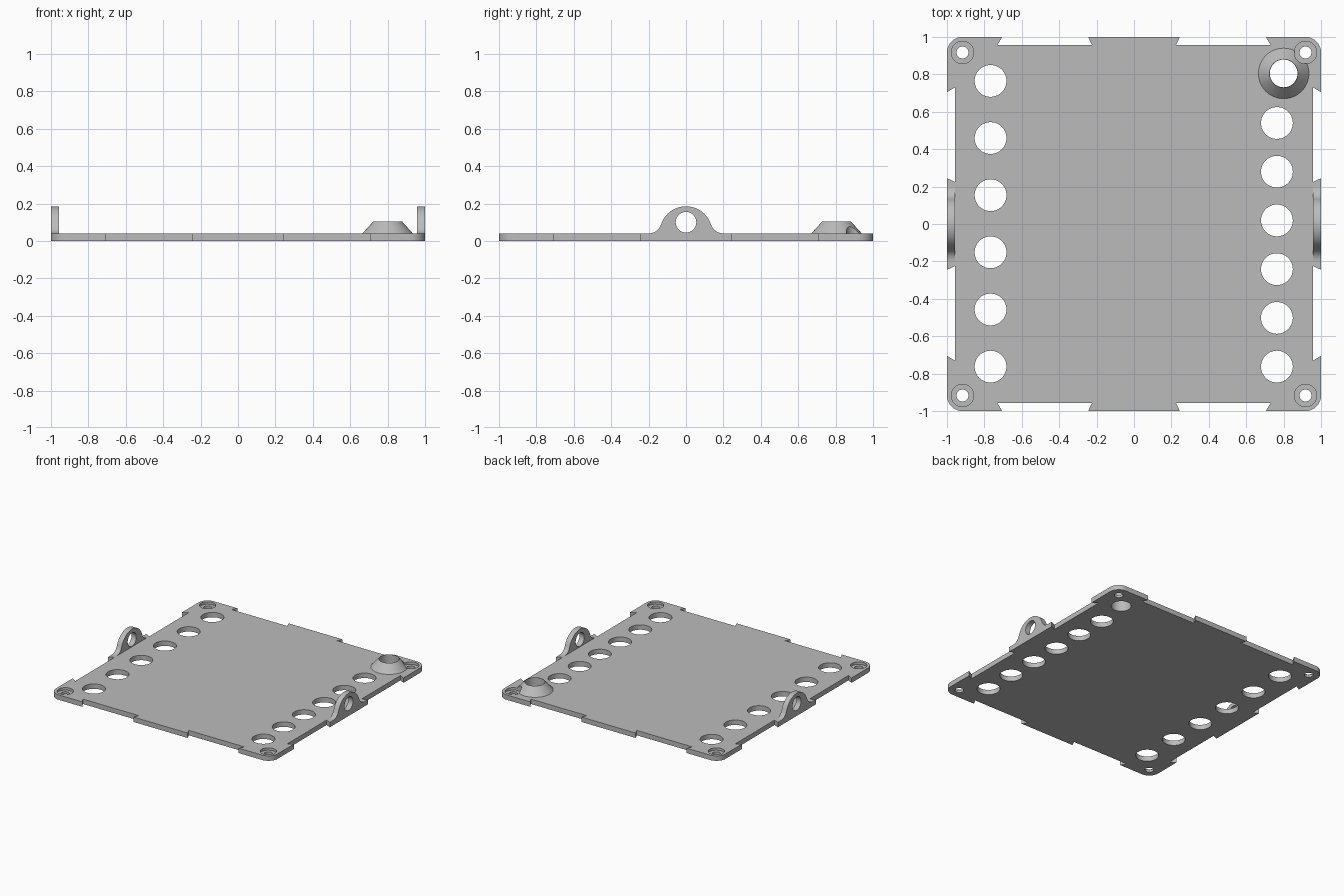
import bpy, bmesh
from math import sin, cos, pi, radians
from mathutils import Matrix, Vector

if "Cube" in bpy.data.objects:
    bpy.data.objects.remove(bpy.data.objects["Cube"], do_unlink=True)

THICK = 0.04    # plate thickness
INNER = 0.957   # edge line at the bottom of the notches
SCREW = 0.917   # screw and corner centre

grey = bpy.data.materials.new("plain_grey")
grey.use_nodes = True
grey.diffuse_color = (0.5, 0.5, 0.5, 1)
grey.node_tree.nodes["Principled BSDF"].inputs["Base Color"].default_value = (0.5, 0.5, 0.5, 1)


def make_object(name, bm):
    bmesh.ops.recalc_face_normals(bm, faces=bm.faces)
    mesh = bpy.data.meshes.new(name)
    bm.to_mesh(mesh)
    bm.free()
    mesh.materials.append(grey)
    ob = bpy.data.objects.new(name, mesh)
    bpy.context.collection.objects.link(ob)
    return ob


def prism(name, points, offset):
    """Closed outline extruded along an offset."""
    bm = bmesh.new()
    face = bm.faces.new([bm.verts.new(p) for p in points])
    new = bmesh.ops.extrude_face_region(bm, geom=[face])["geom"]
    bmesh.ops.translate(bm, vec=offset, verts=[v for v in new if isinstance(v, bmesh.types.BMVert)])
    return make_object(name, bm)


def cylinders(name, specs, low, high, axis="Z"):
    """Several disjoint cylinders; specs hold centre (a, b) and radius."""
    bm = bmesh.new()
    for a, b, r in specs:
        if axis == "Z":
            matrix = Matrix.Translation((a, b, (low + high) / 2))
        else:
            matrix = Matrix.Translation(((low + high) / 2, a, b)) @ Matrix.Rotation(pi / 2, 4, "Y")
        bmesh.ops.create_cone(bm, cap_ends=True, segments=64, radius1=r, radius2=r,
                              depth=high - low, matrix=matrix)
    ob = make_object(name, bm)
    ob.hide_render = True
    return ob


def arc(cx, cy, r, start, end, steps=16):
    return [(cx + r * cos(radians(start + (end - start) * i / steps)),
             cy + r * sin(radians(start + (end - start) * i / steps))) for i in range(steps + 1)]


def boolean(ob, *cutters):
    for cutter in cutters:
        mod = ob.modifiers.new("cut", "BOOLEAN")
        mod.operation = "DIFFERENCE"
        mod.solver = "EXACT"
        mod.object = cutter
    bpy.context.view_layer.update()
    result = bpy.data.meshes.new_from_object(ob.evaluated_get(bpy.context.evaluated_depsgraph_get()))
    ob.modifiers.clear()
    ob.data = result


def smooth(ob):
    bpy.ops.object.select_all(action="DESELECT")
    ob.select_set(True)
    bpy.context.view_layer.objects.active = ob
    bpy.ops.object.shade_smooth_by_angle(angle=radians(30))


# Plate outline: one side with dovetail notches and a round corner, turned four times
side = [(1, -0.705), (INNER, -0.73), (INNER, -0.225), (1, -0.245),
        (1, 0.245), (INNER, 0.225), (INNER, 0.73), (1, 0.705)]
side += arc(SCREW, SCREW, 1 - SCREW, 0, 90, 12)
outline = [Matrix.Rotation(k * pi / 2, 3, "Z") @ Vector((x, y, 0)) for k in range(4) for x, y in side]
plate = prism("base_plate", outline, (0, 0, THICK))

# Cone-shaped collar
bm = bmesh.new()
bmesh.ops.create_cone(bm, cap_ends=True, segments=64, radius1=0.135, radius2=0.076, depth=0.065,
                      matrix=Matrix.Translation((0.8, 0.805, THICK + 0.0325)))
collar = make_object("cable_collar", bm)

# Round openings and counterbored screw holes
openings = [(-0.767, 0.765 - 0.3055 * i, 0.085) for i in range(6)]
openings += [(0.764, 0.54 - 0.2605 * i, 0.085) for i in range(6)]
openings += [(0.8, 0.805, 0.074)]
corners = [(sx * SCREW, sy * SCREW) for sx in (-1, 1) for sy in (-1, 1)]
through = openings + [(x, y, 0.032) for x, y in corners]
hole_cutter = cylinders("hole_cutter", through, -0.1, 0.3)
bore_cutter = cylinders("bore_cutter", [(x, y, 0.06) for x, y in corners], 0.02, 0.3)
for ob in (plate, collar):
    boolean(ob, hole_cutter, bore_cutter)
    smooth(ob)

# Eyelet lugs with filleted feet on the left and right edges
half = arc(0.2, 0.11, 0.07, 270, 198.4, 10) + arc(0, 0.045, 0.14, 18.4, 90, 16)
profile = half + [(-y, z) for y, z in reversed(half[:-1])]
eye_cutter = cylinders("eye_cutter", [(0, 0.1, 0.055)], -2, 2, "X")
for name, x in (("right_lug", -1), ("left_lug", INNER)):
    lug = prism(name, [(x, y, z) for y, z in profile], (1 - INNER, 0, 0))
    boolean(lug, eye_cutter)
    smooth(lug)

for cutter in (hole_cutter, bore_cutter, eye_cutter):
    bpy.data.objects.remove(cutter, do_unlink=True)
